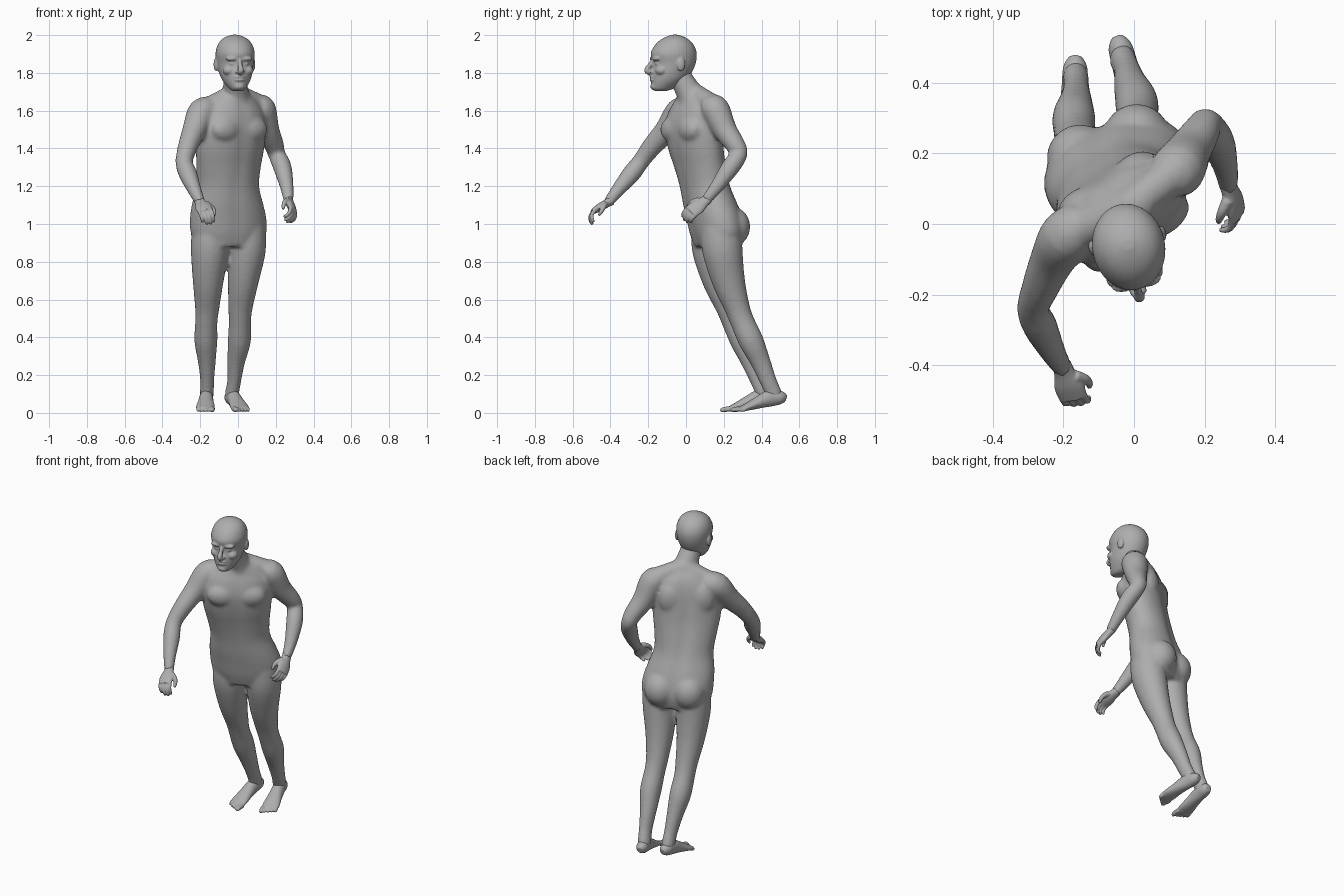
import bpy, bmesh
from math import sin, cos, pi, exp, radians
from mathutils import Vector, Matrix

cube = bpy.data.objects.get("Cube")
if cube:
    bpy.data.objects.remove(cube, do_unlink=True)

skin_grey = bpy.data.materials.new("skin_grey")
skin_grey.use_nodes = True
GREY = (0.42, 0.42, 0.42, 1)
skin_grey.diffuse_color = GREY
skin_grey.node_tree.nodes["Principled BSDF"].inputs["Base Color"].default_value = GREY


def spline(rows, steps=4):
    """Catmull-Rom interpolation of equal-length tuples."""
    rows = [Vector(r) for r in rows]
    out = []
    for i in range(len(rows) - 1):
        b, c = rows[i], rows[i + 1]
        a = rows[i - 1] if i else b
        d = rows[min(i + 2, len(rows) - 1)]
        for k in range(steps):
            t = k / steps
            out.append(b + (c - a) * (t / 2) + (a * 2 - b * 5 + c * 4 - d) * (t * t / 2)
                       + (b * 3 - a - c * 3 + d) * (t ** 3 / 2))
    return out + [rows[-1]]


def skin(bm, rings, sides=24, groove=0.0):
    """Closed loft through rings of (centre, u, v), with an optional midline groove."""
    loops = []
    for c, u, v in rings:
        loop = []
        for i in range(sides):
            a = 2 * pi * i / sides
            s = 1 - groove * (exp(-((a - pi / 2) / 0.2) ** 2)
                              + 0.5 * exp(-((a - 3 * pi / 2) / 0.2) ** 2))
            loop.append(bm.verts.new(c + (u * cos(a) + v * sin(a)) * s))
        loops.append(loop)
    for p, q in zip(loops, loops[1:]):
        for i in range(sides):
            j = (i + 1) % sides
            bm.faces.new((p[i], p[j], q[j], q[i]))
    bm.faces.new(loops[0])
    bm.faces.new(loops[-1])


def tube(bm, path, radii, side=(1, 0, 0), base=Matrix(), sides=24):
    """Limb along a path; each radius is one number or (side, depth)."""
    pairs = [r if isinstance(r, tuple) else (r, r) for r in radii]
    rows = spline([tuple(p) + r for p, r in zip(path, pairs)])
    pts = [base @ Vector(r[:3]) for r in rows]
    rings = []
    for i, row in enumerate(rows):
        t = (pts[min(i + 1, len(pts) - 1)] - pts[max(i - 1, 0)]).normalized()
        s = base.to_3x3() @ Vector(side)
        u = (s - t * s.dot(t)).normalized()
        rings.append((pts[i], u * row[3], t.cross(u) * row[4]))
    skin(bm, rings, sides)


def blob(bm, centre, radii, base=Matrix()):
    m = base @ Matrix.Translation(centre) @ Matrix.Diagonal((*radii, 1))
    bmesh.ops.create_uvsphere(bm, u_segments=24, v_segments=16, radius=1, matrix=m)


def turned(x, y, degrees):
    return Matrix.Translation((x, y, 0)) @ Matrix.Rotation(radians(degrees), 4, 'Z')


def finish(name, bm, voxel, smoothing):
    """Fuse the overlapping volumes of a part into one smooth surface."""
    bmesh.ops.recalc_face_normals(bm, faces=bm.faces)
    mesh = bpy.data.meshes.new(name)
    bm.to_mesh(mesh)
    bm.free()
    mesh.materials.append(skin_grey)
    ob = bpy.data.objects.new(name, mesh)
    bpy.context.collection.objects.link(ob)
    fuse = ob.modifiers.new("fuse", 'REMESH')
    fuse.mode = 'VOXEL'
    fuse.voxel_size = voxel
    fuse.use_smooth_shade = True
    relax = ob.modifiers.new("relax", 'SMOOTH')
    relax.factor = 0.5
    relax.iterations = smoothing


# Torso: height, centre x, centre y, half width, half depth, twist
body = bmesh.new()
TORSO = [(.88, -.05, .165, .17, .11, 20), (.95, -.05, .163, .207, .132, 20),
         (1.03, -.052, .15, .209, .138, 20), (1.1, -.055, .13, .197, .135, 21),
         (1.2, -.055, .1, .174, .124, 24), (1.3, -.05, .075, .182, .122, 28),
         (1.4, -.042, .052, .197, .124, 31), (1.5, -.035, .04, .203, .124, 33),
         (1.58, -.03, .042, .19, .112, 33), (1.64, -.025, .045, .15, .092, 33),
         (1.69, -.02, .035, .085, .07, 30)]
rings = []
for z, x, y, w, d, twist in spline(TORSO):
    m = turned(x, y, twist)
    rings.append((m @ Vector((0, 0, z)), m.to_3x3() @ Vector((w, 0, 0)), m.to_3x3() @ Vector((0, d, 0))))
skin(body, rings, 48, 0.09)

# Chest, shoulder blade and buttock masses
chest, hips = turned(-.035, .04, 33), turned(-.05, .155, 20)
for s in (-1, 1):
    blob(body, (s * .085, -.082, 1.5), (.085, .048, .065), chest)
    blob(body, (s * .09, .07, 1.52), (.075, .05, .1), chest)
    blob(body, (s * .085, .065, .985), (.095, .095, .105), hips)

# Neck and the slopes to the shoulders
tube(body, [(0, .05, 1.6), (-.01, .025, 1.68), (-.015, -.02, 1.76), (-.015, -.05, 1.82)],
     [.08, .07, .062, .06])
for tip in ((-.17, -.025, 1.61), (.115, .145, 1.63)):
    tube(body, [(-.015, .045, 1.69), tip], [.055, .055], (0, 0, 1))

# Arms
ARM_RADII = [.07, .077, .064, .053, .046, .049, .037, .028]
RIGHT_ARM = [(-.14, 0, 1.6), (-.19, -.035, 1.59), (-.23, -.1, 1.5), (-.265, -.18, 1.41),
             (-.285, -.24, 1.33), (-.265, -.29, 1.265), (-.23, -.36, 1.18), (-.2, -.41, 1.115)]
LEFT_ARM = [(.1, .13, 1.61), (.125, .155, 1.605), (.155, .205, 1.5), (.19, .26, 1.42),
            (.205, .28, 1.37), (.235, .235, 1.3), (.258, .165, 1.2), (.268, .105, 1.125)]
for arm in (RIGHT_ARM, LEFT_ARM):
    tube(body, arm, ARM_RADII)

# Legs
LEG_RADII = [(.1, .108), (.1, .107), (.082, .088), (.065, .068), (.059, .064),
             (.061, .066), (.047, .053), (.037, .045), (.037, .044), (.03, .036)]
RIGHT_LEG = [(-.145, .135, .98), (-.15, .14, .86), (-.158, .175, .7), (-.163, .225, .56),
             (-.168, .255, .48), (-.17, .3, .38), (-.165, .345, .27), (-.163, .385, .17),
             (-.165, .415, .1), (-.165, .42, .07)]
LEFT_LEG = [(.047, .185, .98), (.047, .193, .86), (.028, .225, .7), (.013, .27, .56),
            (.01, .3, .48), (.007, .345, .38), (-.01, .395, .27), (-.02, .435, .17),
            (-.032, .465, .1), (-.032, .47, .07)]
for leg in (RIGHT_LEG, LEFT_LEG):
    tube(body, leg, LEG_RADII)
finish("body", body, 0.011, 6)

# Head: height, centre depth, half width, half depth
HEAD = [(1.705, -.07, .028, .035), (1.72, -.057, .046, .062), (1.76, -.03, .073, .091),
        (1.8, -.013, .087, .108), (1.85, .002, .097, .115), (1.9, 0, .103, .123),
        (1.94, .003, .095, .108), (1.97, .005, .077, .082), (1.99, .007, .05, .05),
        (2.002, .007, .015, .015)]
head = bmesh.new()
face = turned(-.015, -.065, 12)
turn = face.to_3x3()
skin(head, [(face @ Vector((0, y, z)), turn @ Vector((w, 0, 0)), turn @ Vector((0, d, 0)))
            for z, y, w, d in spline(HEAD)], 32)
# Nose, lips and chin
tube(head, [(0, -.112, 1.868), (0, -.13, 1.84), (0, -.145, 1.812), (0, -.118, 1.798)],
     [.01, .012, .016, .014], base=face)
for z in (1.763, 1.778):
    blob(head, (0, -.118, z), (.028, .012, .007), face)
blob(head, (0, -.102, 1.728), (.03, .024, .02), face)
# Brows, eyes, cheeks, nostrils and ears
for s in (-1, 1):
    blob(head, (s * .036, -.102, 1.875), (.036, .02, .013), face)
    blob(head, (s * .036, -.094, 1.848), (.018, .016, .009), face)
    blob(head, (s * .05, -.078, 1.812), (.032, .032, .026), face)
    blob(head, (s * .014, -.125, 1.806), (.011, .015, .009), face)
    blob(head, (s * .1, .018, 1.845), (.012, .022, .036), face)
finish("head", head, 0.005, 3)


# Hands: palm, four curled fingers and a thumb
def hand(name, wrist, knuckle, palm, side):
    bm = bmesh.new()
    wrist, knuckle = Vector(wrist), Vector(knuckle)
    f = (knuckle - wrist).normalized()
    p = Vector(palm)
    p = (p - f * p.dot(f)).normalized()
    across = p.cross(f) * side
    tube(bm, [wrist - f * .02, wrist + f * .015, wrist.lerp(knuckle, .6), knuckle + f * .008],
         [(.027, .025), (.031, .022), (.043, .021), (.04, .014)], across)
    for i, length in enumerate((.9, 1, .95, .75)):
        k = knuckle + across * (.03 - .02 * i)
        joints = [k - f * .01]
        for bend, reach in ((.35, .042), (1.0, .03), (1.55, .022)):
            joints.append(joints[-1] + (f * cos(bend) + p * sin(bend)) * reach * length)
        tube(bm, joints, [.011, .0105, .009, .006], across, sides=12)
    root = wrist + f * .03 + across * .025
    tube(bm, [root, root + f * .025 + across * .022 + p * .015,
              root + f * .05 + across * .025 + p * .03,
              root + f * .068 + across * .018 + p * .04], [.018, .014, .011, .007], p, sides=12)
    finish(name, bm, 0.0045, 2)


hand("right_hand", RIGHT_ARM[-1], (-.173, -.488, 1.07), (.1, .5, -.85), -1)
hand("left_hand", LEFT_ARM[-1], (.292, .03, 1.068), (-.8, 0, -.5), 1)


# Feet: raised heel, sloping instep and five toes
def foot(name, x, y, degrees, side):
    bm = bmesh.new()
    base = turned(x, y, degrees)
    path = [(0, -.002, .075), (0, -.03, .081), (0, -.09, .077), (0, -.15, .056),
            (0, -.21, .033), (0, -.25, .019)]
    tube(bm, path, [(.018, .02), (.034, .036), (.037, .044), (.042, .033), (.05, .021), (.047, .013)],
         base=base)
    for i in range(5):
        tx = side * (.038 - .019 * i)
        end = -.292 + .009 * i
        r = .014 if i == 0 else .0105
        tube(bm, [(tx, -.235, .021), (tx, end + .02, .018), (tx, end, .011)],
             [r, r, r * .65], base=base, sides=12)
    finish(name, bm, 0.0055, 2)


foot("right_foot", -.165, .475, -2, 1)
foot("left_foot", -.047, .53, 15, -1)
